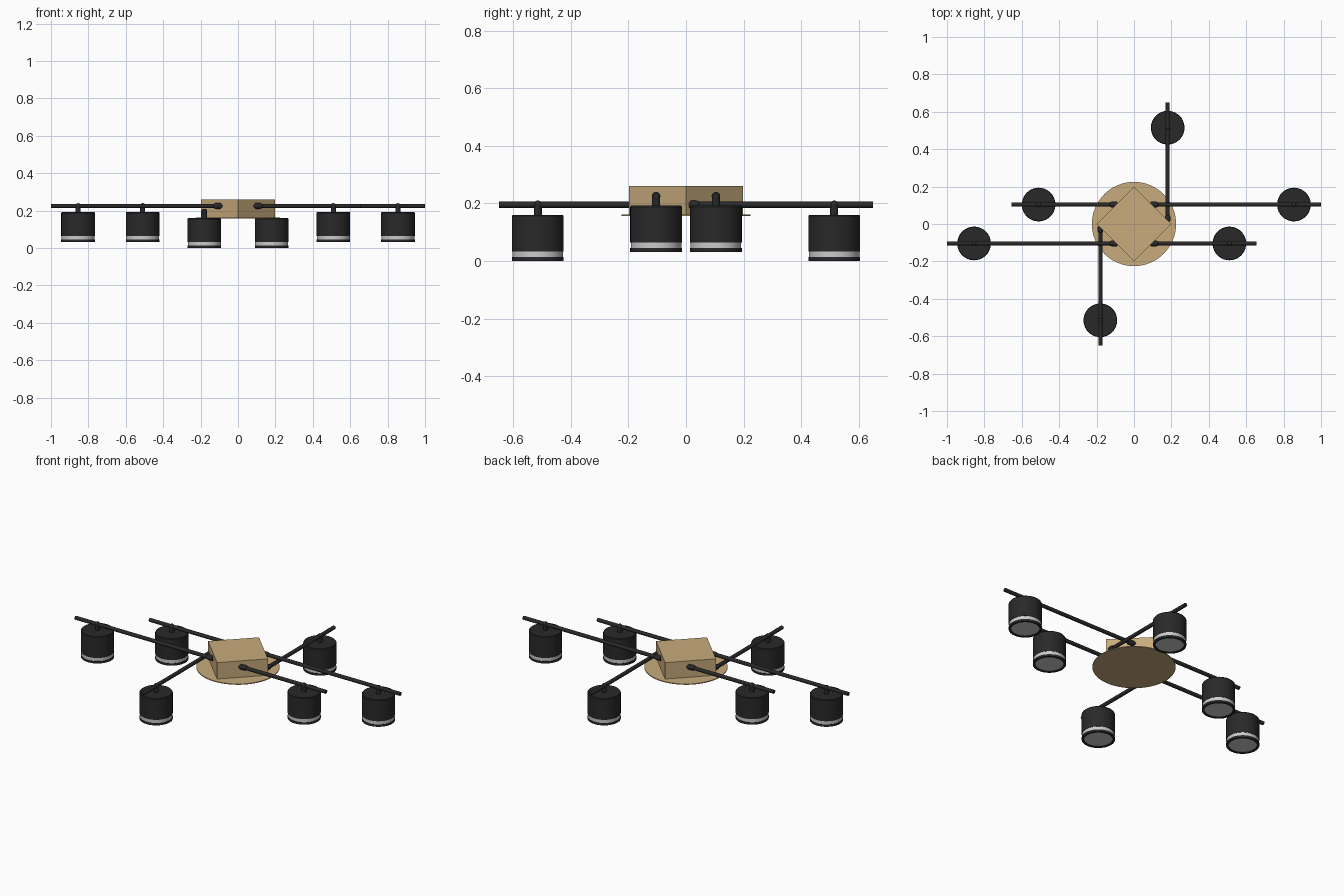
import bpy
import bmesh
import math
from mathutils import Matrix, Vector

cube = bpy.data.objects.get("Cube")
if cube:
    bpy.data.objects.remove(cube, do_unlink=True)


def material(name, rgb):
    mat = bpy.data.materials.new(name)
    mat.use_nodes = True
    mat.diffuse_color = (*rgb, 1)
    mat.node_tree.nodes["Principled BSDF"].inputs["Base Color"].default_value = (*rgb, 1)
    return mat


BLACK = material("matte black", (0.022, 0.022, 0.022))
GOLD = material("brushed gold", (0.58, 0.41, 0.205))
WHITE = material("frosted white", (0.6, 0.6, 0.6))


def finish(name, bm, mat):
    bmesh.ops.recalc_face_normals(bm, faces=bm.faces)
    mesh = bpy.data.meshes.new(name)
    bm.to_mesh(mesh)
    bm.free()
    mesh.materials.append(mat)
    obj = bpy.data.objects.new(name, mesh)
    bpy.context.collection.objects.link(obj)
    bpy.ops.object.select_all(action="DESELECT")
    bpy.context.view_layer.objects.active = obj
    obj.select_set(True)
    bpy.ops.object.shade_smooth_by_angle(angle=math.radians(35))
    return obj


def rod(name, start, end, radius, mat, sides=16):
    """Capped cylinder between two points."""
    a, b = Vector(start), Vector(end)
    turn = (b - a).to_track_quat("Z", "Y").to_matrix().to_4x4()
    bm = bmesh.new()
    bmesh.ops.create_cone(bm, cap_ends=True, segments=sides, radius1=radius, radius2=radius,
                          depth=(b - a).length, matrix=Matrix.Translation((a + b) / 2) @ turn)
    return finish(name, bm, mat)


def lathe(name, profile, x, y, z, mat, sides=40):
    """Surface of revolution; the profile is (radius, height) pairs."""
    bm = bmesh.new()
    verts = [bm.verts.new((r, 0, h)) for r, h in profile]
    edges = [bm.edges.new(pair) for pair in zip(verts, verts[1:])]
    bmesh.ops.spin(bm, geom=verts + edges, axis=(0, 0, 1), cent=(0, 0, 0),
                   angle=math.tau, steps=sides)
    bmesh.ops.remove_doubles(bm, verts=bm.verts, dist=0.0001)
    bmesh.ops.translate(bm, verts=bm.verts, vec=(x, y, z))
    return finish(name, bm, mat)


def lamp(x, y, base, bar_z):
    """Spot with a black shade, a white band, an open lip and a stem."""
    lathe("lamp_shade", [(0, 0.033), (0.09, 0.033), (0.09, 0.156), (0.087, 0.16), (0, 0.16)],
          x, y, base, BLACK)
    lathe("lamp_diffuser", [(0, 0.004), (0.078, 0.004), (0.078, 0.013), (0.088, 0.013),
                            (0.088, 0.033), (0, 0.033)], x, y, base, WHITE)
    lathe("lamp_lip", [(0.077, 0), (0.09, 0), (0.09, 0.013), (0.077, 0.013), (0.077, 0)],
          x, y, base, BLACK)
    rod("lamp_stem", (x, y, base + 0.158), (x, y, bar_z), 0.014, BLACK)
    joint((x, y, bar_z))


def joint(centre):
    bm = bmesh.new()
    bmesh.ops.create_uvsphere(bm, u_segments=16, v_segments=10, radius=0.015,
                              matrix=Matrix.Translation(centre))
    finish("bar_joint", bm, BLACK)


# Ceiling plate and square housing turned on its corner
rod("round_plate", (0, 0, 0.157), (0, 0, 0.162), 0.225, GOLD, 64)
bm = bmesh.new()
bmesh.ops.create_cube(bm, matrix=Matrix.Translation((0, 0, 0.211))
                      @ Matrix.Rotation(math.pi / 4, 4, "Z")
                      @ Matrix.Diagonal((0.28, 0.28, 0.098, 1)))
finish("square_housing", bm, GOLD)

HIGH, LOW = 0.225, 0.195

# Each side is the other turned half a circle
for s in (1, -1):
    y = 0.104 * s
    rod("long_bar", (-0.655 * s, y, HIGH), (s, y, HIGH), 0.011, BLACK)
    for x in (-0.1, 0.1):
        end = (x * 1.2, y, HIGH)
        rod("bar_collar", (x * 0.9, y, HIGH), end, 0.015, BLACK)
        joint(end)
    for x in (-0.51, 0.855):
        lamp(x * s, y, 0.032, HIGH)

    x = 0.18 * s
    rod("short_bar", (x, 0.01 * s, LOW), (x, 0.65 * s, LOW), 0.011, BLACK)
    rod("bar_collar", (x, 0.015 * s, LOW), (x, 0.035 * s, LOW), 0.015, BLACK)
    joint((x, 0.035 * s, LOW))
    lamp(x, 0.515 * s, 0, LOW)
